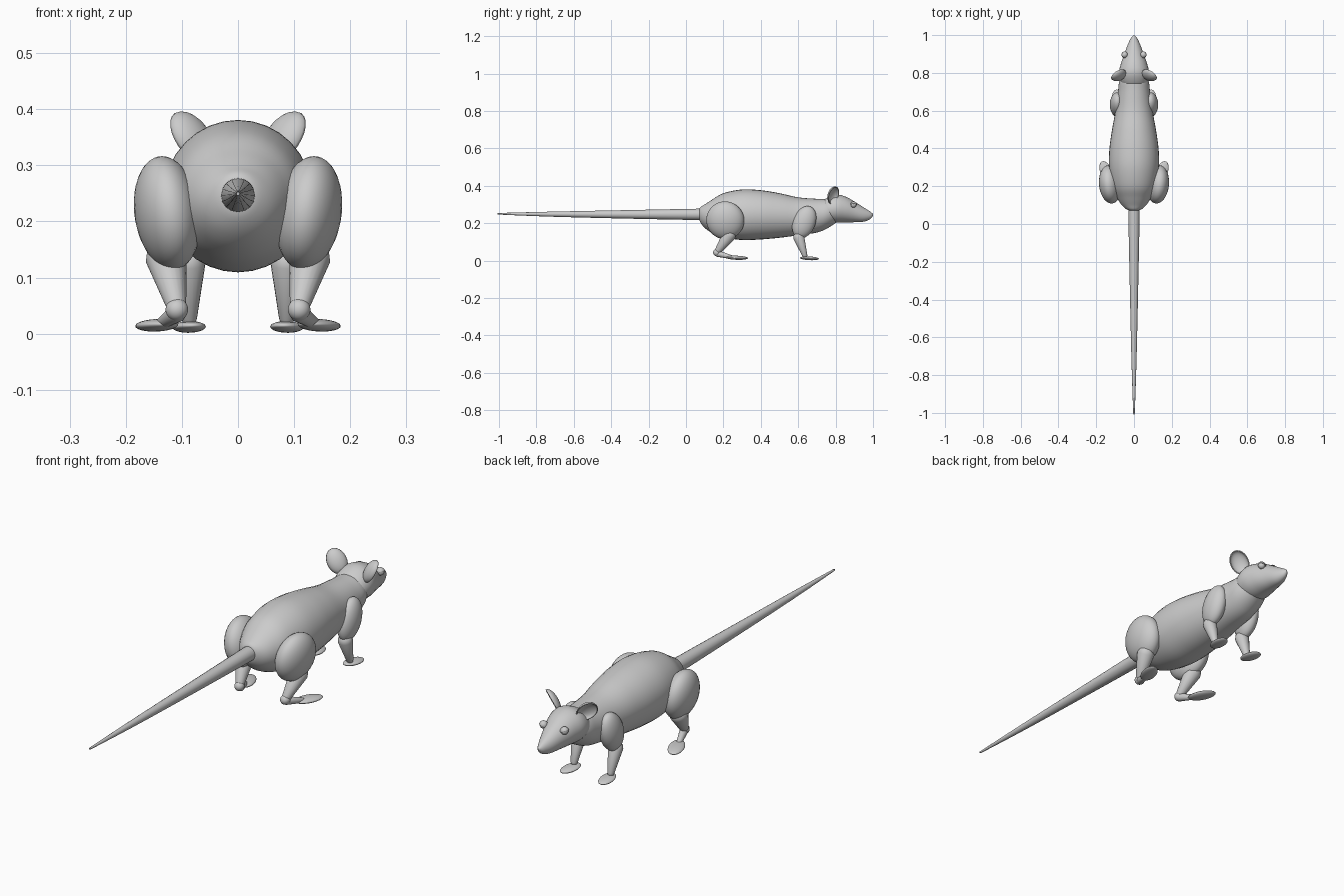
import bpy, bmesh, math
from mathutils import Vector, Matrix, Euler

cube = bpy.data.objects.get("Cube")
if cube:
    bpy.data.objects.remove(cube, do_unlink=True)

grey = bpy.data.materials.new("plain grey")
grey.use_nodes = True
grey.diffuse_color = (0.6, 0.6, 0.6, 1)
grey.node_tree.nodes["Principled BSDF"].inputs["Base Color"].default_value = (0.6, 0.6, 0.6, 1)


def finish(name, bm, paired=False):
    bmesh.ops.recalc_face_normals(bm, faces=bm.faces)
    mesh = bpy.data.meshes.new(name)
    bm.to_mesh(mesh)
    bm.free()
    mesh.materials.append(grey)
    for face in mesh.polygons:
        face.use_smooth = True
    obj = bpy.data.objects.new(name, mesh)
    bpy.context.collection.objects.link(obj)
    if paired:
        obj.modifiers.new("Mirror", 'MIRROR').use_mirror_merge = False
    return obj


def loft(name, rings, paired=False):
    """Skin a list of rings of points and cap both ends."""
    bm = bmesh.new()
    loops = [[bm.verts.new(p) for p in ring] for ring in rings]
    n = len(loops[0])
    for a, b in zip(loops, loops[1:]):
        for i in range(n):
            j = (i + 1) % n
            bm.faces.new((a[i], a[j], b[j], b[i]))
    bm.faces.new(loops[0])
    bm.faces.new(loops[-1])
    return finish(name, bm, paired)


def smooth_stations(stations, steps=5):
    """Catmull-Rom interpolation between stations."""
    s = [Vector(p) for p in stations]
    s = [s[0]] + s + [s[-1]]
    out = []
    for a, b, c, d in zip(s, s[1:], s[2:], s[3:]):
        for k in range(steps):
            t = k / steps
            out.append(b + (c - a) * t / 2 + (a * 2 - b * 5 + c * 4 - d) * t**2 / 2
                       + (b * 3 - a - c * 3 + d) * t**3 / 2)
    return out + [s[-1]]


def trunk(name, stations, sides=32):
    """Oval rings from (y, half width, bottom, top)."""
    rings = []
    for y, w, low, high in smooth_stations(stations):
        mid, h = (low + high) / 2, (high - low) / 2
        angles = [math.tau * i / sides for i in range(sides)]
        rings.append([(w * math.cos(a), y, mid + h * math.sin(a)) for a in angles])
    return loft(name, rings)


def limb(name, start, end, r1, r2, sides=20):
    """Tapered limb with rounded ends, on both sides of the body."""
    a, b = Vector(start), Vector(end)
    axis = (b - a).normalized()
    rot = axis.to_track_quat('Z', 'Y')
    profile = [(a - axis * r1 * math.cos(t), r1 * math.sin(t))
               for t in (0.1, 0.5, 1.0, math.pi / 2)]
    profile += [(b + axis * r2 * math.cos(t), r2 * math.sin(t))
                for t in (math.pi / 2, 1.0, 0.5, 0.1)]
    rings = [[c + rot @ Vector((r * math.cos(math.tau * i / sides),
                                r * math.sin(math.tau * i / sides), 0))
              for i in range(sides)] for c, r in profile]
    return loft(name, rings, True)


def ellipsoid(name, center, radii, turn=(0, 0, 0)):
    bm = bmesh.new()
    rot = Euler([math.radians(v) for v in turn]).to_matrix().to_4x4()
    bmesh.ops.create_uvsphere(bm, u_segments=32, v_segments=20, radius=1,
                              matrix=Matrix.Translation(center) @ rot @ Matrix.Diagonal((*radii, 1)))
    return finish(name, bm, True)


# Body and head
trunk("body", [(.068, .008, .235, .255), (.075, .035, .207, .283), (.1, .065, .175, .3),
               (.14, .09, .147, .326), (.2, .115, .125, .36), (.3, .132, .11, .38),
               (.4, .13, .113, .376), (.5, .116, .122, .36), (.6, .098, .135, .338),
               (.7, .085, .15, .33), (.76, .077, .175, .328), (.82, .05, .215, .32)])
trunk("head", [(.71, .04, .23, .3), (.75, .07, .208, .333), (.8, .08, .203, .352),
               (.85, .069, .204, .343), (.9, .051, .205, .316), (.95, .033, .208, .284),
               (.985, .016, .222, .262), (1, .003, .241, .249)])

# Long tapering tail
trunk("tail", [(.12, .03, .217, .277), (.05, .03, .217, .277), (-.3, .023, .224, .27),
               (-.7, .014, .234, .262), (-.98, .005, .245, .255), (-1, .003, .247, .253)], 16)

# Hind legs
ellipsoid("thigh", (.126, .21, .215), (.058, .102, .102), (25, 8, -6))
limb("shin", (.128, .23, .135), (.11, .17, .05), .037, .018)
ellipsoid("ankle", (.109, .165, .043), (.02, .02, .02))
limb("hind_instep", (.109, .17, .037), (.135, .24, .019), .017, .011)
ellipsoid("hind_foot", (.145, .272, .015), (.032, .064, .011), (-2, 0, -22))

# Front legs
ellipsoid("upper_arm", (.088, .632, .205), (.04, .06, .09), (-22, 0, 0))
limb("forearm", (.088, .603, .125), (.087, .635, .028), .03, .014)
ellipsoid("front_foot", (.087, .66, .012), (.029, .052, .01), (-3, 0, -8))

# Cupped ears, opening forwards and outwards
up = Vector((.56, .05, .82)).normalized()
facing = Vector((.6, .7, -.42))
facing = (facing - up * facing.dot(up)).normalized()
side = up.cross(facing)
bm = bmesh.new()
bmesh.ops.create_uvsphere(bm, u_segments=24, v_segments=16, radius=1)
bmesh.ops.delete(bm, geom=[v for v in bm.verts if v.co.z > .01], context='VERTS')
frame = Matrix((side * .036, up * .05, facing * .022)).transposed().to_4x4()
bm.transform(Matrix.Translation((.083, .79, .348)) @ frame)
ear = finish("ear", bm, True)
shell = ear.modifiers.new("Thickness", 'SOLIDIFY')
shell.thickness = .004

# Eyes with a lid over the upper half
ellipsoid("eye", (.05, .896, .298), (.015, .015, .015))
bm = bmesh.new()
bmesh.ops.create_uvsphere(bm, u_segments=24, v_segments=16, radius=.0175)
bmesh.ops.delete(bm, geom=[v for v in bm.verts if v.co.z < -.001], context='VERTS')
bm.transform(Matrix.Translation((.05, .896, .298)) @ Matrix.Rotation(math.radians(-20), 4, 'Y'))
lid = finish("eyelid", bm, True)
lid.modifiers.new("Thickness", 'SOLIDIFY').thickness = .002
